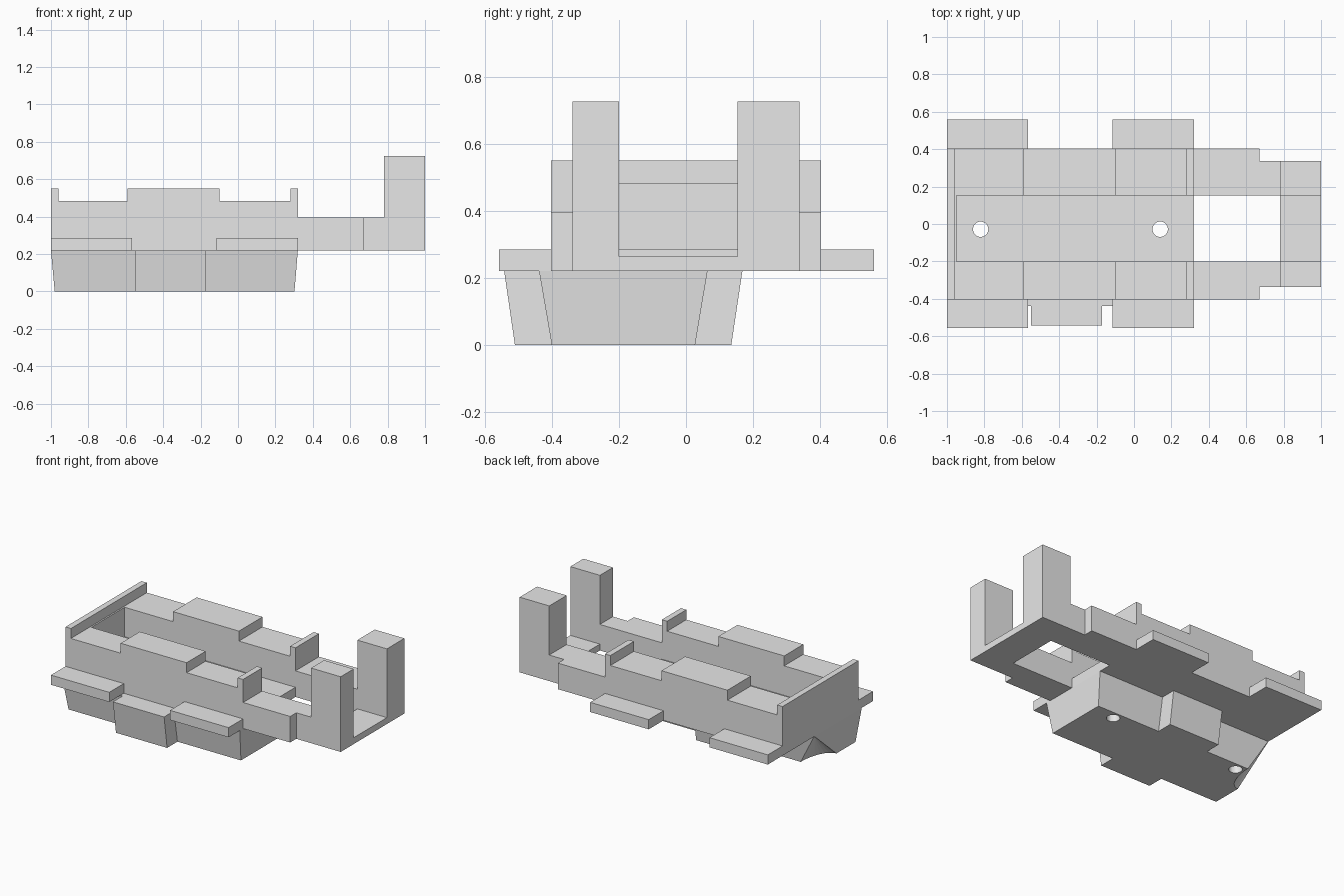
import bpy, bmesh
from math import pi, cos, sin

old = bpy.data.objects.get("Cube")
if old:
    bpy.data.objects.remove(old, do_unlink=True)

grey = bpy.data.materials.new("light_grey")
grey.use_nodes = True
grey.diffuse_color = (0.8, 0.8, 0.8, 1)
grey.node_tree.nodes["Principled BSDF"].inputs["Base Color"].default_value = (0.8, 0.8, 0.8, 1)


def loft(name, lower, upper):
    """Solid between two matching rings of 3D points."""
    bm = bmesh.new()
    a = [bm.verts.new(p) for p in lower]
    b = [bm.verts.new(p) for p in upper]
    bm.faces.new(a)
    bm.faces.new(b)
    for i in range(len(a)):
        j = (i + 1) % len(a)
        bm.faces.new((a[i], a[j], b[j], b[i]))
    bmesh.ops.recalc_face_normals(bm, faces=bm.faces)
    mesh = bpy.data.meshes.new(name)
    bm.to_mesh(mesh)
    bm.free()
    mesh.materials.append(grey)
    obj = bpy.data.objects.new(name, mesh)
    bpy.context.collection.objects.link(obj)
    return obj


def box(name, x0, x1, y0, y1, z0, z1):
    ring = [(x0, y0), (x1, y0), (x1, y1), (x0, y1)]
    return loft(name, [(x, y, z0) for x, y in ring], [(x, y, z1) for x, y in ring])


def ellipse(cx, cy, rx, ry, z, n=32):
    return [(cx + rx * cos(2 * pi * i / n), cy + ry * sin(2 * pi * i / n), z) for i in range(n)]


def cut(obj, cutter):
    mod = obj.modifiers.new("cut", "BOOLEAN")
    mod.operation = "DIFFERENCE"
    mod.solver = "EXACT"
    mod.object = cutter
    cutter.hide_render = True
    cutter.hide_set(True)


BASE, FLANGE, RAIL, TOP = 0.22, 0.285, 0.483, 0.55
IN_F, IN_B = -0.2, 0.153      # inner faces of the front and back rails

# Side rails with stepped tops, their narrower arms, posts and flanges
rail = [(-1, BASE), (0.67, BASE), (0.67, 0.395), (0.32, 0.395), (0.32, TOP), (0.28, TOP),
        (0.28, RAIL), (-0.1, RAIL), (-0.1, TOP), (-0.59, TOP), (-0.59, RAIL), (-1, RAIL)]
for side, inner, outer, arm, edge in (("front", IN_F, -0.403, -0.338, -0.557),
                                      ("back", IN_B, 0.403, 0.338, 0.56)):
    loft(side + "_rail", [(x, inner, z) for x, z in rail], [(x, outer, z) for x, z in rail])
    ya, yb = sorted((inner, arm))
    box(side + "_arm", 0.67, 0.78, ya, yb, BASE, 0.395)
    box(side + "_post", 0.78, 1, ya, yb, BASE, 0.725)
    ya, yb = sorted((outer, edge))
    box(side + "_right_flange", -1, -0.567, ya, yb, BASE, FLANGE)
    box(side + "_left_flange", -0.115, 0.32, ya, yb, BASE, FLANGE)

# End wall with a thinner raised lip, and the low bar between the posts
box("end_wall", -1, -0.95, IN_F, IN_B, BASE, RAIL)
box("end_lip", -1, -0.96, -0.403, 0.403, RAIL, TOP)
box("post_bar", 0.78, 1, IN_F, IN_B, BASE, 0.263)

# Floor between the rails
floor = box("floor", -0.95, 0.32, IN_F, IN_B, BASE, FLANGE)


# Tapered lower block with a wider middle
def block_ring(x0, x1, y0, y1, w0, w1, z):
    a, b = -0.55, -0.17
    return [(x, y, z) for x, y in (
        (x0, y0), (a, y0), (a, w0), (b, w0), (b, y0), (x1, y0),
        (x1, y1), (b, y1), (b, w1), (a, w1), (a, y1), (x0, y1))]


block = loft("lower_block",
             block_ring(-0.98, 0.302, -0.4, 0.027, -0.51, 0.135, 0),
             block_ring(-1, 0.32, -0.438, 0.064, -0.542, 0.168, BASE))

# Scooped corner of the lower block
scoop = loft("scoop_cutter", ellipse(-0.98, 0.03, 0.115, 0.24, -0.01),
             ellipse(-1, 0.064, 0.004, 0.004, BASE - 0.004))
cut(block, scoop)

# Round holes through floor and block
for i, x in enumerate((-0.82, 0.14)):
    hole = loft("hole_cutter_%d" % i, ellipse(x, -0.028, 0.041, 0.041, -0.1),
                ellipse(x, -0.028, 0.041, 0.041, 0.4))
    cut(floor, hole)
    cut(block, hole)
